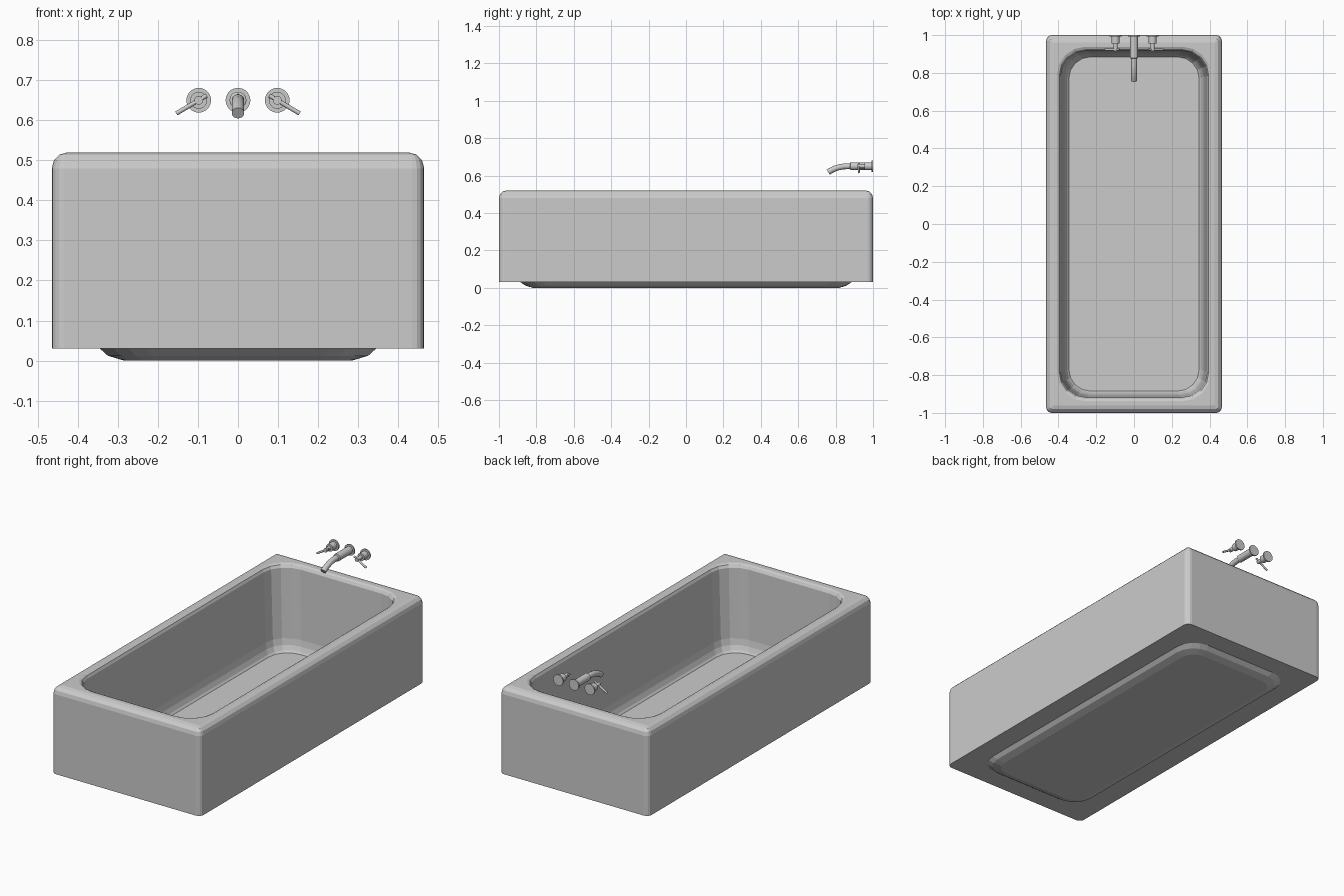
import bpy, bmesh, math
from mathutils import Vector

cube = bpy.data.objects.get("Cube")
if cube:
    bpy.data.objects.remove(cube, do_unlink=True)

grey = bpy.data.materials.new("plain grey")
grey.use_nodes = True
GREY = (0.6, 0.6, 0.6, 1)
grey.diffuse_color = GREY
grey.node_tree.nodes["Principled BSDF"].inputs["Base Color"].default_value = GREY


def finish(name, bm, smooth=False):
    bmesh.ops.recalc_face_normals(bm, faces=bm.faces)
    mesh = bpy.data.meshes.new(name)
    bm.to_mesh(mesh)
    bm.free()
    mesh.materials.append(grey)
    obj = bpy.data.objects.new(name, mesh)
    bpy.context.collection.objects.link(obj)
    if smooth:
        bpy.ops.object.select_all(action='DESELECT')
        obj.select_set(True)
        bpy.context.view_layer.objects.active = obj
        bpy.ops.object.shade_smooth_by_angle(angle=math.radians(40))
    return obj


def rounded_rect(hx, hy, r, z, steps=4):
    """Points of a rounded rectangle, counter-clockwise."""
    pts = []
    for q, (sx, sy) in enumerate([(1, 1), (-1, 1), (-1, -1), (1, -1)]):
        for i in range(steps + 1):
            a = math.pi / 2 * (q + i / steps)
            pts.append(Vector((sx * (hx - r) + r * math.cos(a),
                               sy * (hy - r) + r * math.sin(a), z)))
    return pts


def loft(bm, rings, cap_start=True, cap_end=True):
    loops = [[bm.verts.new(p) for p in ring] for ring in rings]
    n = len(loops[0])
    for a, b in zip(loops, loops[1:]):
        for i in range(n):
            j = (i + 1) % n
            bm.faces.new((a[i], a[j], b[j], b[i]))
    if cap_start:
        bm.faces.new(loops[0][::-1])
    if cap_end:
        bm.faces.new(loops[-1])


def circle(center, direction, radius, n=20):
    d = Vector(direction).normalized()
    side = d.cross(Vector((0, 0, 1))).normalized()
    up = side.cross(d)
    return [Vector(center) + radius * (math.cos(t) * side + math.sin(t) * up)
            for t in (2 * math.pi * k / n for k in range(n))]


# Tub shell: half width, half length, corner radius, height
HX, HY, TOP = 0.465, 1.0, 0.52
sections = [
    # raised base under the tub
    (0.285, 0.82, 0.08, 0.0),
    (0.325, 0.86, 0.11, 0.012),
    (0.345, 0.885, 0.12, 0.03),
    # skirt
    (HX, HY, 0.03, 0.03),
]
# rounded outer top edge
for i in range(4):
    a = math.pi / 2 * i / 3
    inset = 0.04 * (1 - math.cos(a))
    sections.append((HX - inset, HY - inset, max(0.03 - inset, 0.006),
                     TOP - 0.04 + 0.04 * math.sin(a)))
sections += [
    # inner lip
    (0.408, 0.938, 0.15, TOP),
    (0.395, 0.926, 0.14, TOP - 0.006),
    (0.388, 0.918, 0.135, TOP - 0.02),
    # basin wall and floor
    (0.372, 0.908, 0.13, 0.11),
    (0.365, 0.902, 0.125, 0.075),
    (0.354, 0.892, 0.12, 0.05),
    (0.345, 0.885, 0.115, 0.04),
]
bm = bmesh.new()
loft(bm, [rounded_rect(*s) for s in sections])
finish("bathtub", bm)


def tube(name, stations, smooth=True):
    """Loft circles given as (center, direction, radius)."""
    bm = bmesh.new()
    loft(bm, [circle(*s) for s in stations])
    return finish(name, bm, smooth)


OUT = (0, -1, 0)
TAP_Z = 0.65


def turned(name, x, profile):
    """Round part along y from (y, radius) pairs."""
    tube(name, [((x, y, TAP_Z), OUT, r) for y, r in profile])


# Spout: wall plate, body and bent pipe
turned("spout_body", 0, [(1.0, 0.031), (0.992, 0.031), (0.992, 0.021),
                         (0.88, 0.021), (0.876, 0.016)])
path = [(0.88, 0.65), (0.845, 0.649), (0.82, 0.645), (0.798, 0.638),
        (0.778, 0.629), (0.76, 0.618)]
pts = [Vector((0, y, z)) for y, z in path]
tube("spout_pipe", [(p, pts[min(i + 1, len(pts) - 1)] - pts[max(i - 1, 0)], 0.0155)
                    for i, p in enumerate(pts)])

# Two handles, mirrored, with levers pointing down and outward
for side, label in ((1, "left"), (-1, "right")):
    x = side * 0.098
    turned(label + "_handle", x, [(1.0, 0.031), (0.992, 0.031), (0.992, 0.021),
                                  (0.955, 0.021), (0.955, 0.011), (0.916, 0.011)])
    start = Vector((side * 0.078, 0.924, 0.662))
    end = Vector((side * 0.154, 0.924, 0.617))
    tube(label + "_lever", [(start, end - start, 0.0055), (end, end - start, 0.0055)])
